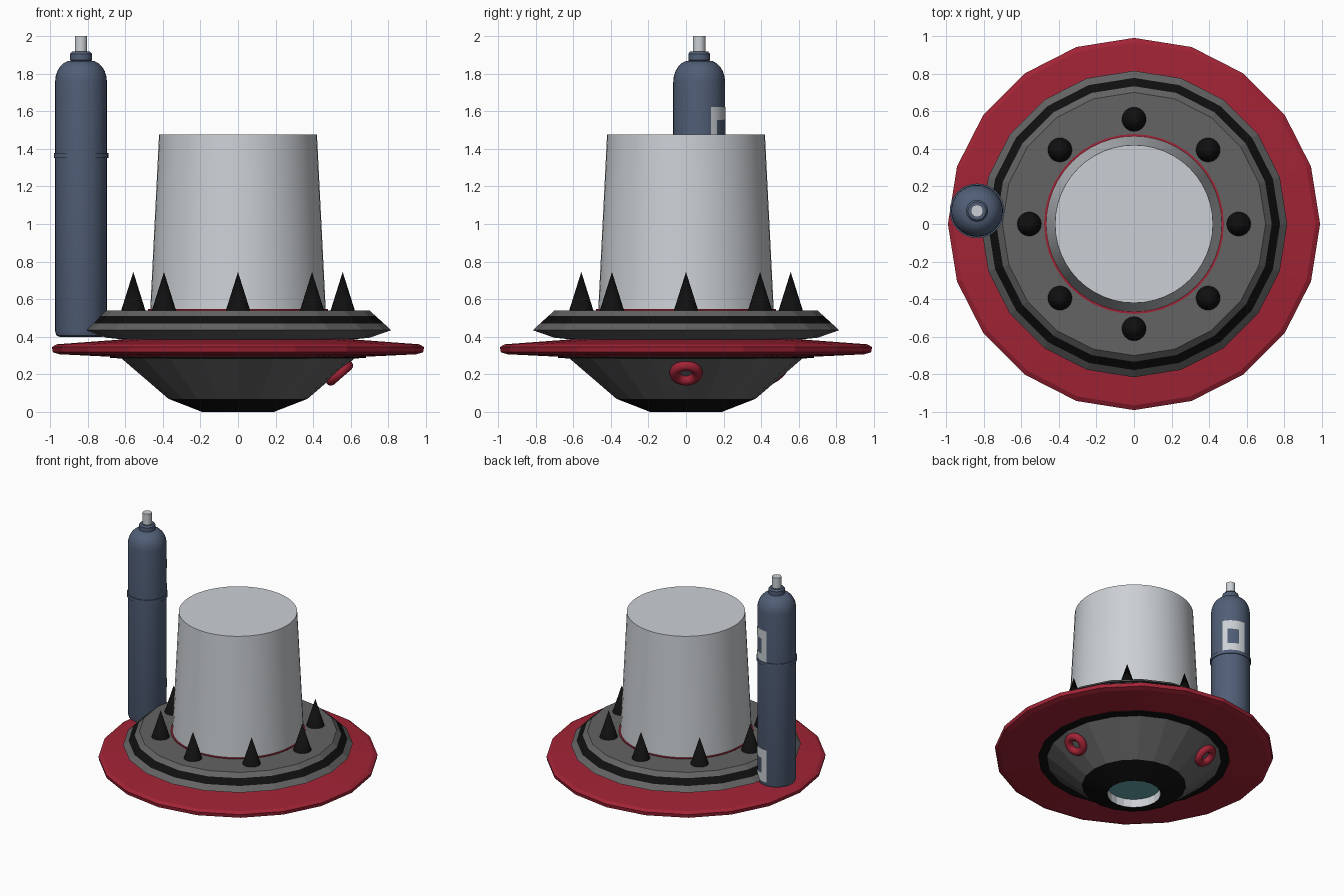
import bpy, bmesh, math
from mathutils import Vector, Matrix

if "Cube" in bpy.data.objects:
    bpy.data.objects.remove(bpy.data.objects["Cube"])


def material(name, rgb):
    m = bpy.data.materials.new(name)
    m.diffuse_color = (*rgb, 1)
    m.use_nodes = True
    m.node_tree.nodes["Principled BSDF"].inputs["Base Color"].default_value = m.diffuse_color
    return m


RED = material("crimson", (0.36, 0.017, 0.036))
GREY = material("dark grey", (0.125, 0.125, 0.125))
BLACK = material("black", (0.005, 0.005, 0.005))
SILVER = material("light grey", (0.60, 0.63, 0.66))
BLUE = material("slate blue", (0.08, 0.112, 0.18))
TEAL = material("teal", (0.14, 0.38, 0.42))


def finish(name, bm, mats, smooth=False, recalc=True):
    if recalc:
        bmesh.ops.recalc_face_normals(bm, faces=bm.faces)
    mesh = bpy.data.meshes.new(name)
    bm.to_mesh(mesh)
    bm.free()
    for m in mats:
        mesh.materials.append(m)
    ob = bpy.data.objects.new(name, mesh)
    bpy.context.collection.objects.link(ob)
    if smooth:
        bpy.ops.object.select_all(action='DESELECT')
        ob.select_set(True)
        bpy.context.view_layer.objects.active = ob
        bpy.ops.object.shade_smooth_by_angle(angle=math.radians(35))
    return ob


def lathe(name, profile, mats, bands=None, segs=20, at=(0, 0), smooth=False):
    """Revolve (r, z) points; bands gives a material slot per profile step."""
    bm = bmesh.new()
    rings = []
    for r, z in profile:
        if r == 0:
            rings.append([bm.verts.new((at[0], at[1], z))] * segs)
        else:
            rings.append([bm.verts.new((at[0] + r * math.cos(math.tau * i / segs),
                                        at[1] + r * math.sin(math.tau * i / segs), z))
                          for i in range(segs)])
    for k, (a, b) in enumerate(zip(rings, rings[1:])):
        for i in range(segs):
            j = (i + 1) % segs
            f = bm.faces.new(dict.fromkeys((a[i], a[j], b[j], b[i])))
            f.material_index = bands[k] if bands else 0
    return finish(name, bm, mats, smooth)


# Lower bowl with black foot and recessed teal lens
lathe("lower_bowl",
      [(0, 0.065), (0.19, 0.065), (0.19, 0), (0.37, 0.07), (0.62, 0.285),
       (0.68, 0.287), (0.68, 0.33), (0, 0.33)],
      [GREY, BLACK, TEAL, SILVER], [2, 3, 1, 0, 1, 1, 0])

# Wide red rim disc
lathe("rim_disc",
      [(0, 0.30), (0.66, 0.293), (0.95, 0.307), (0.985, 0.318), (0.99, 0.345),
       (0.965, 0.36), (0.60, 0.387), (0, 0.387)], [RED])

# Upper deck with black stripe
lathe("upper_deck",
      [(0, 0.385), (0.60, 0.385), (0.70, 0.395), (0.815, 0.435), (0.777, 0.47),
       (0.733, 0.51), (0.70, 0.54), (0, 0.543)],
      [GREY, BLACK], [0, 0, 0, 0, 1, 0, 0])

# Thin red collar and tapered canopy
lathe("canopy_collar", [(0, 0.538), (0.478, 0.538), (0.478, 0.547), (0, 0.547)],
      [RED], segs=40)
lathe("canopy", [(0, 0.54), (0.467, 0.54), (0.42, 1.475), (0, 1.475)],
      [SILVER], segs=48, smooth=True)

# Ring of spikes
for i in range(8):
    a = math.tau * i / 8
    lathe(f"spike_{i + 1}", [(0, 0.535), (0.066, 0.535), (0, 0.745)], [BLACK], segs=24,
          at=(0.557 * math.cos(a), 0.557 * math.sin(a)), smooth=True)

# Two red port rings lying on the bowl's slope
slope = math.atan2(0.215, 0.25)
for i, deg in enumerate((0, 120)):
    a = math.radians(deg)
    n = Vector((math.sin(slope) * math.cos(a), math.sin(slope) * math.sin(a),
                -math.cos(slope)))
    centre = Vector((0.535 * math.cos(a), 0.535 * math.sin(a), 0.212)) + n * 0.006
    bpy.ops.mesh.primitive_torus_add(major_radius=0.06, minor_radius=0.028,
                                     major_segments=32, minor_segments=12)
    ring = bpy.context.object
    ring.name = f"port_ring_{i + 1}"
    ring.matrix_world = (Matrix.Translation(centre)
                         @ n.to_track_quat('Z', 'Y').to_matrix().to_4x4())
    ring.data.materials.append(RED)
    bpy.ops.object.shade_smooth_by_angle(angle=math.radians(60))

# Gas tank with domed shoulder, neck, band and nozzle
TX, TY, TR = -0.835, 0.07, 0.138
dome = [(0.05 + (TR - 0.05) * math.cos(t), 1.755 + 0.115 * math.sin(t))
        for t in (math.radians(d) for d in range(0, 91, 15))]
lathe("tank_body", [(0, 0.40), (0.115, 0.40), (0.131, 0.407), (TR, 0.43)] + dome
      + [(0.058, 1.872), (0.058, 1.905), (0.048, 1.917), (0, 1.917)],
      [BLUE], segs=32, at=(TX, TY), smooth=True)
lathe("tank_band", [(TR - 0.01, 1.352), (0.145, 1.352), (0.145, 1.378), (TR - 0.01, 1.378)],
      [BLUE], segs=32, at=(TX, TY), smooth=True)
lathe("tank_nozzle", [(0, 1.90), (0.033, 1.90), (0.033, 2.0), (0, 2.0)],
      [SILVER], segs=20, at=(TX, TY), smooth=True)


# Curved framed labels on the tank's back right side
def tank_label(name, z0, z1):
    bm = bmesh.new()
    h = z1 - z0
    zs = [z0, z0 + 0.25 * h, z0 + 0.72 * h, z1]
    angles = [26, 34, 42, 53, 64, 75, 85, 94]
    grid = [[bm.verts.new((TX + 0.141 * math.cos(math.radians(d)),
                           TY + 0.141 * math.sin(math.radians(d)), z)) for d in angles]
            for z in zs]
    for r in range(3):
        for c in range(len(angles) - 1):
            if r == 1 and 42 <= angles[c] < 75:
                continue  # open window in the frame
            bm.faces.new((grid[r][c], grid[r][c + 1], grid[r + 1][c + 1], grid[r + 1][c]))
    finish(name, bm, [SILVER], smooth=True, recalc=False)


tank_label("upper_label", 1.375, 1.622)
tank_label("lower_label", 0.44, 0.69)
